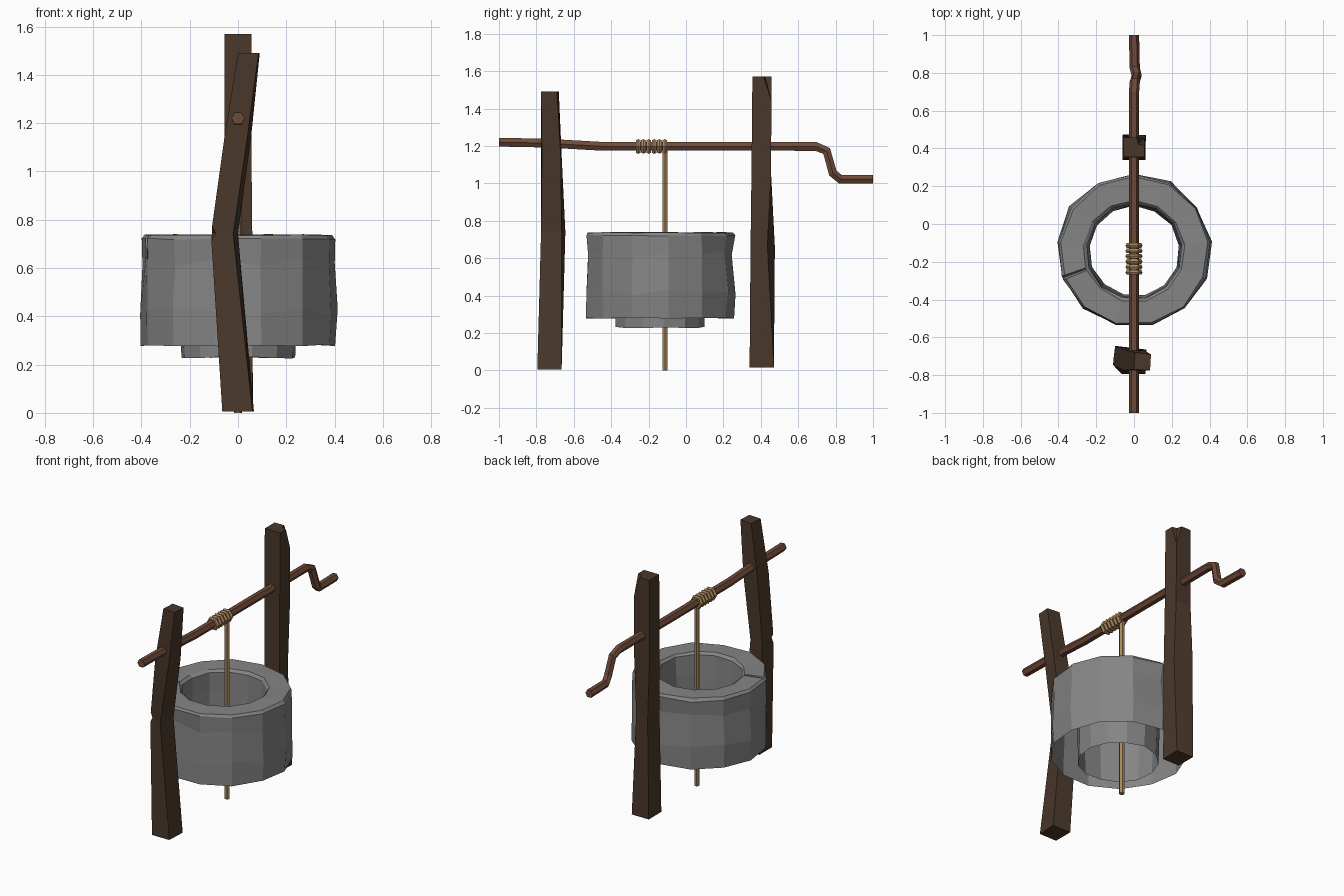
import bpy, bmesh, math, random
from mathutils import Vector

if "Cube" in bpy.data.objects:
    bpy.data.objects.remove(bpy.data.objects["Cube"])

random.seed(4)


def material(name, rgb):
    m = bpy.data.materials.new(name)
    m.diffuse_color = (*rgb, 1)
    m.use_nodes = True
    m.node_tree.nodes["Principled BSDF"].inputs["Base Color"].default_value = m.diffuse_color
    return m


STONE = material("grey stone", (0.235, 0.235, 0.235))
DARK_WOOD = material("dark wood", (0.068, 0.039, 0.024))
RED_WOOD = material("reddish wood", (0.16, 0.068, 0.04))
ROPE = material("tan rope", (0.40, 0.245, 0.11))


def finish(name, bm, mat=None):
    me = bpy.data.meshes.new(name)
    bm.to_mesh(me)
    bm.free()
    ob = bpy.data.objects.new(name, me)
    bpy.context.collection.objects.link(ob)
    if mat:
        me.materials.append(mat)
    return ob


def loft(name, rings, mat, caps=True):
    """Skin a stack of equally sized closed rings."""
    bm = bmesh.new()
    rows = [[bm.verts.new(p) for p in ring] for ring in rings]
    n = len(rows[0])
    for a, b in zip(rows, rows[1:]):
        for j in range(n):
            k = (j + 1) % n
            bm.faces.new((a[j], a[k], b[k], b[j]))
    if caps:
        bm.faces.new(rows[0][::-1])
        bm.faces.new(rows[-1])
        bmesh.ops.recalc_face_normals(bm, faces=bm.faces)
    return finish(name, bm, mat)


def sweep(name, path, r, mat, sides=6):
    """Sweep a polygon along a path lying close to the yz plane."""
    pts = [Vector(p) for p in path]
    rings = []
    for i, p in enumerate(pts):
        d_in = (p - pts[i - 1]).normalized() if i else Vector()
        d_out = (pts[i + 1] - p).normalized() if i < len(pts) - 1 else Vector()
        t = (d_in + d_out).normalized()
        u = Vector((1, 0, 0))
        v = t.cross(u).normalized()
        rings.append([p + r * (u * math.cos(a) + v * math.sin(a))
                      for a in (math.tau * k / sides for k in range(sides))])
    return loft(name, rings, mat)


def notch(ob, points):
    """Cut the convex hull of some points out of an object."""
    bm = bmesh.new()
    for p in points:
        bm.verts.new(p)
    bmesh.ops.convex_hull(bm, input=bm.verts)
    bmesh.ops.recalc_face_normals(bm, faces=bm.faces)
    cutter = finish("notch_cutter", bm)
    cutter.hide_render = True
    mod = ob.modifiers.new("notch", 'BOOLEAN')
    mod.operation = 'DIFFERENCE'
    mod.solver = 'EXACT'
    mod.object = cutter
    bpy.context.view_layer.objects.active = ob
    bpy.ops.object.modifier_apply(modifier=mod.name)
    bpy.data.objects.remove(cutter)


def post(name, sections):
    return loft(name, [[(x, y, z) for x, y in c] for z, c in sections], DARK_WOOD)


# Stone ring: 13-sided open shell, one column split to form the rim crack
CX, CY, SIDES, CRACK = 0.0, -0.143, 13, 4
profile = [(0.402, 0.28), (0.41, 0.42), (0.396, 0.62), (0.403, 0.72), (0.392, 0.738),
           (0.268, 0.738), (0.254, 0.722), (0.25, 0.60), (0.238, 0.23)]
columns = []
for k in range(SIDES):
    a = 90 + k * 360 / SIDES
    jit = [(random.uniform(-.01, .01), random.uniform(-.02, .02)) if i in (1, 2)
           else (random.uniform(-.004, .004), random.uniform(-.004, .004)) for i in range(9)]
    if k == CRACK:
        columns += [(a - 1.6, jit, False), (a, jit, True), (a + 1.6, jit, False)]
    else:
        columns.append((a, jit, False))
rings = []
for i, (r, z) in enumerate(profile):
    ring = []
    for a, jit, crack in columns:
        rr, zz = r + jit[i][0], z + jit[i][1]
        if crack and i in (3, 4):
            rr, zz = rr - 0.015, zz - (0.06 if i == 3 else 0.045)
        a = math.radians(a)
        ring.append((CX + rr * math.cos(a), CY + rr * math.sin(a), zz))
    rings.append(ring)
loft("well_wall", rings, STONE, caps=False)

# Crooked posts, each with a chipped corner
front = post("front_post", [
    (0.005, [(-.065, -.795), (.06, -.795), (.066, -.665), (-.065, -.665)]),
    (0.74, [(-.112, -.745), (-.02, -.775), (.0, -.665), (-.1, -.645)]),
    (1.15, [(-.055, -.775), (.04, -.77), (.055, -.67), (-.05, -.665)]),
    (1.49, [(.0, -.77), (.085, -.775), (.09, -.69), (.005, -.68)])])
notch(front, [(-.112, -.76, .80), (-.115, -.76, .69), (-.075, -.79, .745),
              (-.115, -.70, .745), (-.16, -.82, .745)])

back = post("back_post", [
    (0.015, [(-.06, .34), (.06, .34), (.063, .47), (-.06, .47)]),
    (0.66, [(-.05, .345), (.06, .345), (.055, .435), (-.055, .475)]),
    (1.05, [(-.055, .35), (.056, .35), (.056, .455), (-.055, .455)]),
    (1.57, [(-.055, .355), (.055, .355), (.055, .457), (-.055, .457)])])
notch(back, [(.015, .415, 1.6), (.08, .40, 1.6), (.0, .48, 1.6),
             (.08, .48, 1.6), (.058, .459, 1.43)])

# Axle with bent crank handle
sweep("crank_axle", [(0, -1, 1.22), (0, -.75, 1.215), (0, -.45, 1.198), (0, .695, 1.197),
                     (.004, .752, 1.173), (.014, .785, 1.055), (.004, .825, 1.022),
                     (0, 1, 1.022)], 0.027, RED_WOOD)

# Rope wound on the axle, and the hanging length
for i in range(6):
    bpy.ops.mesh.primitive_torus_add(
        major_segments=6, minor_segments=6, major_radius=0.031, minor_radius=0.0145,
        location=(0, -0.256 + i * 0.0285, 1.197), rotation=(math.pi / 2, 0, 0))
    coil = bpy.context.object
    coil.name = f"rope_coil_{i + 1}"
    coil.data.materials.append(ROPE)
    coil.data.shade_flat()
sweep("hanging_rope", [(0, -.112, 1.19), (0, -.112, 0)], 0.0165, ROPE)
